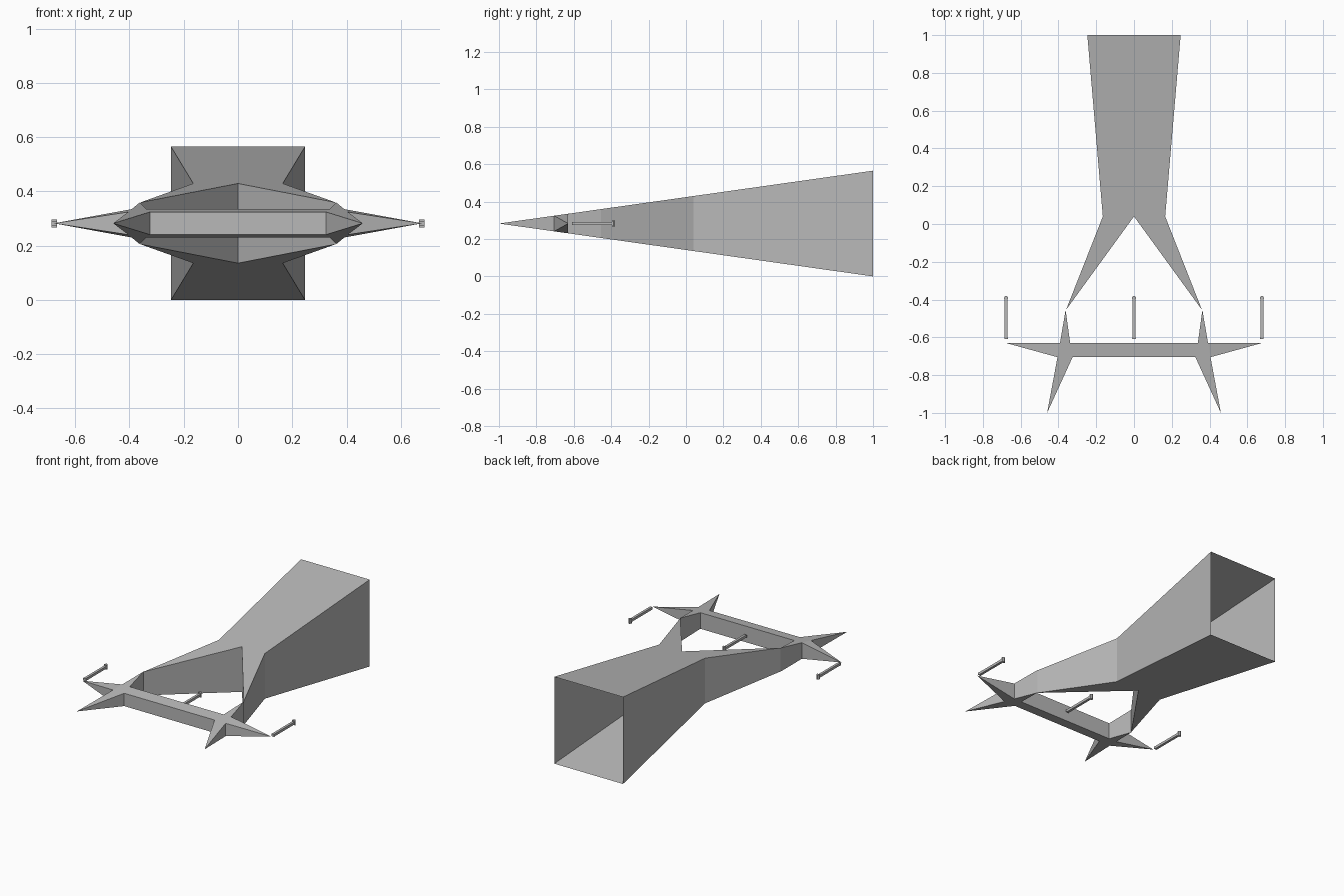
import bpy
import bmesh

if "Cube" in bpy.data.objects:
    bpy.data.objects.remove(bpy.data.objects["Cube"], do_unlink=True)

MID = 0.2825          # height of the horizontal symmetry plane
SLOPE = MID / 2       # the whole craft is one long wedge


def make_material(name, value):
    mat = bpy.data.materials.new(name)
    mat.use_nodes = True
    colour = (value, value, value, 1)
    mat.diffuse_color = colour
    mat.node_tree.nodes["Principled BSDF"].inputs["Base Color"].default_value = colour
    return mat


GREY = make_material("hull grey", 0.48)


def finish(name, bm):
    bmesh.ops.remove_doubles(bm, verts=bm.verts, dist=0.0005)
    bmesh.ops.recalc_face_normals(bm, faces=bm.faces)
    mesh = bpy.data.meshes.new(name)
    bm.to_mesh(mesh)
    bm.free()
    mesh.materials.append(GREY)
    obj = bpy.data.objects.new(name, mesh)
    bpy.context.collection.objects.link(obj)
    return obj


def half_height(y):
    return SLOPE * (y + 1)


def wedge(name, half_outline, open_back=False):
    """Mirror a half outline in x and give it sloping top and bottom faces."""
    outline = half_outline + [(-x, y) for x, y in reversed(half_outline) if x > 0]
    bm = bmesh.new()
    top = [bm.verts.new((x, y, MID + half_height(y))) for x, y in outline]
    low = [bm.verts.new((x, y, MID - half_height(y))) for x, y in outline]
    bm.faces.new(top)
    bm.faces.new(low[::-1])
    for i, (x, y) in enumerate(outline):
        j = (i + 1) % len(outline)
        if open_back and y == 1 and outline[j][1] == 1:
            continue
        bm.faces.new((top[i], low[i], low[j], top[j]))
    return finish(name, bm)


# Hollow main hull, open at the back, with a forked nose
wedge("main_hull", [(0, 0.04), (0.36, -0.455), (0.165, 0.04), (0.247, 1)],
      open_back=True)

# Front frame: crossbar, forward spikes and rear struts
wedge("front_frame", [(0, -0.705), (0.325, -0.705), (0.46, -1), (0.405, -0.705),
                      (0.392, -0.63), (0.362, -0.455), (0.338, -0.63), (0, -0.63)])


# Side wings tapering to points
def wing(name, side):
    bm = bmesh.new()
    root = [bm.verts.new((side * x, y, MID + s * half_height(y)))
            for x, y, s in [(0.405, -0.705, 1), (0.392, -0.63, 1),
                            (0.392, -0.63, -1), (0.405, -0.705, -1)]]
    tip = bm.verts.new((side * 0.678, -0.63, MID))
    for i in range(4):
        bm.faces.new((root[i], root[(i + 1) % 4], tip))
    finish(name, bm)


# Thin floating rods with a small flange at the back
def rod(name, x):
    profile = [(-0.61, 0.010, 0.008), (-0.598, 0.008, 0.008), (-0.396, 0.008, 0.008),
               (-0.396, 0.010, 0.015), (-0.388, 0.010, 0.015), (-0.38, 0.004, 0.015)]
    bm = bmesh.new()
    rings = [[bm.verts.new((x + sx * w, y, MID + sz * h))
              for sx, sz in [(-1, -1), (1, -1), (1, 1), (-1, 1)]]
             for y, w, h in profile]
    for a, b in zip(rings, rings[1:]):
        for i in range(4):
            j = (i + 1) % 4
            bm.faces.new((a[i], a[j], b[j], b[i]))
    bm.faces.new(rings[0])
    bm.faces.new(rings[-1])
    finish(name, bm)


for label, side in (("left", 1), ("right", -1)):
    wing(label + "_wing", side)
    rod(label + "_rod", side * 0.677)
rod("middle_rod", 0)
